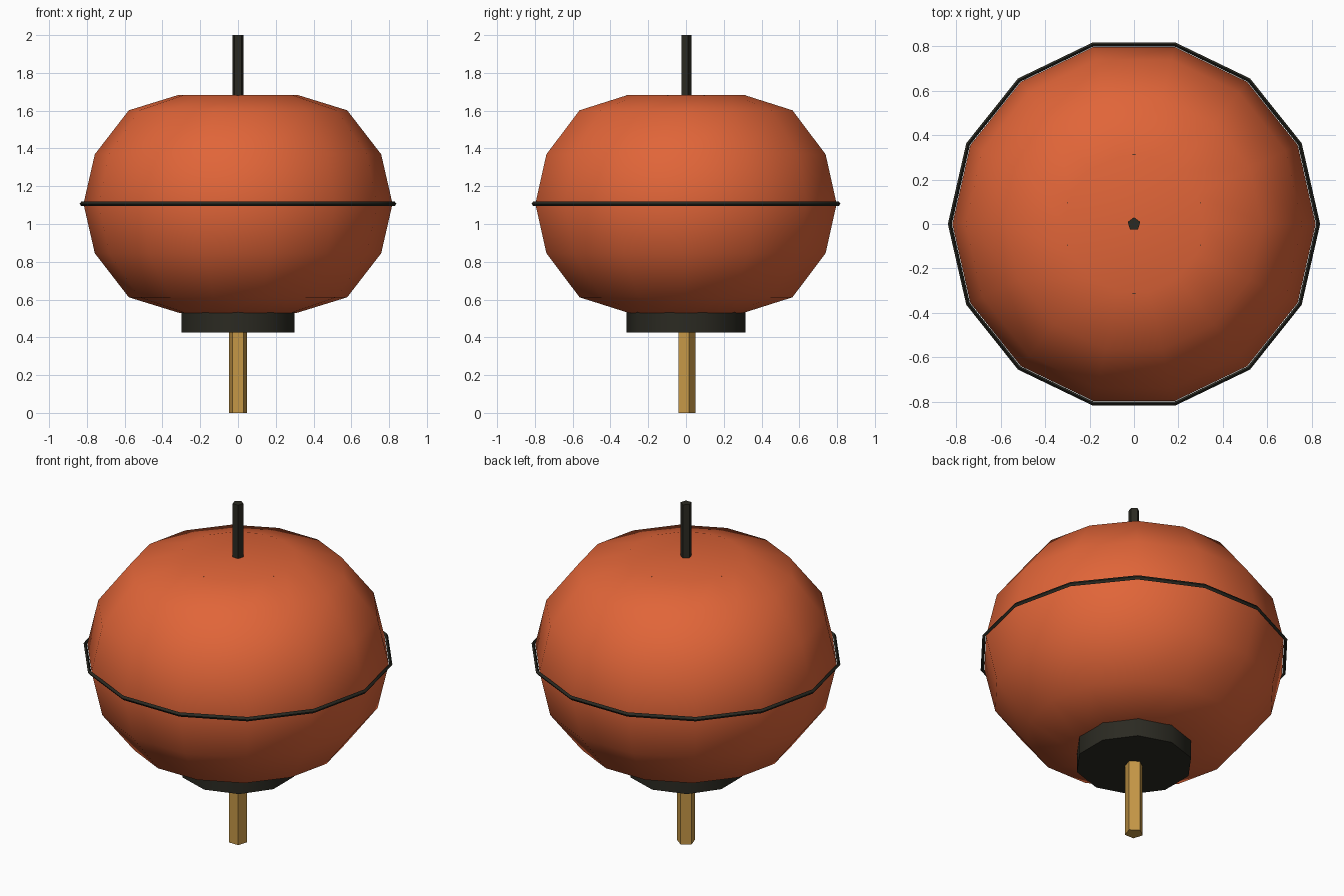
import bpy, bmesh, math

cube = bpy.data.objects.get("Cube")
if cube:
    bpy.data.objects.remove(cube)


def material(name, rgb):
    m = bpy.data.materials.new(name)
    m.use_nodes = True
    m.diffuse_color = (*rgb, 1)
    m.node_tree.nodes["Principled BSDF"].inputs["Base Color"].default_value = (*rgb, 1)
    return m


orange = material("orange paper", (0.75, 0.13, 0.04))
dark = material("dark wood", (0.024, 0.023, 0.016))
gold = material("gold tassel", (0.56, 0.31, 0.062))


def finish(name, bm, mat, angle):
    bmesh.ops.recalc_face_normals(bm, faces=bm.faces)
    mesh = bpy.data.meshes.new(name)
    bm.to_mesh(mesh)
    bm.free()
    obj = bpy.data.objects.new(name, mesh)
    bpy.context.collection.objects.link(obj)
    mesh.materials.append(mat)
    bpy.ops.object.select_all(action="DESELECT")
    obj.select_set(True)
    bpy.context.view_layer.objects.active = obj
    bpy.ops.object.shade_smooth_by_angle(angle=math.radians(angle))


def lathe(name, profile, sides, mat, start=0.0, closed=False, angle=40):
    """Turn (radius, z) points around z; radius 0 makes a pole."""
    bm = bmesh.new()
    rings = []
    for r, z in profile:
        if r == 0:
            rings.append([bm.verts.new((0, 0, z))] * sides)
        else:
            turns = [start + math.tau * i / sides for i in range(sides)]
            rings.append([bm.verts.new((r * math.cos(a), r * math.sin(a), z)) for a in turns])
    pairs = list(zip(rings, rings[1:]))
    if closed:
        pairs.append((rings[-1], rings[0]))
    for low, high in pairs:
        for i in range(sides):
            j = (i + 1) % sides
            corners = dict.fromkeys((low[i], low[j], high[j], high[i]))
            bm.faces.new(list(corners))
    finish(name, bm, mat, angle)


def prism(name, radius, bottom, top, sides, mat):
    """Upright prism with one corner towards +y."""
    bm = bmesh.new()
    turns = [math.pi / 2 + math.tau * i / sides for i in range(sides)]
    base = bm.faces.new([bm.verts.new((radius * math.cos(a), radius * math.sin(a), bottom))
                         for a in turns])
    side = bmesh.ops.extrude_face_region(bm, geom=[base], use_keep_orig=True)
    moved = [v for v in side["geom"] if isinstance(v, bmesh.types.BMVert)]
    bmesh.ops.translate(bm, verts=moved, vec=(0, 0, top - bottom))
    finish(name, bm, mat, 40)


# Lantern shade: squashed ball with flattened ends
MID, R = 1.107, 0.818
upper = [(0.758, 0.262), (0.578, 0.495), (0.313, 0.577), (0, 0.577)]
shade = [(r, MID - h) for r, h in reversed(upper)] + [(R, MID)] + [(r, MID + h) for r, h in upper]
lathe("lantern_shade", shade, 14, orange, angle=180)

# Thin hoop around the middle
hoop = [(0.829 + 0.009 * math.cos(a), MID + 0.013 * math.sin(a))
        for a in (math.tau * i / 4 for i in range(4))]
lathe("middle_hoop", hoop, 14, dark, closed=True)

# End caps, hanging rod and tassel
prism("bottom_cap", 0.315, 0.425, 0.535, 10, dark)
prism("top_cap", 0.315, 1.575, 1.682, 10, dark)
prism("hanging_rod", 0.03, 1.66, 2.0, 5, dark)
prism("tassel", 0.05, 0.0, 0.44, 5, gold)
